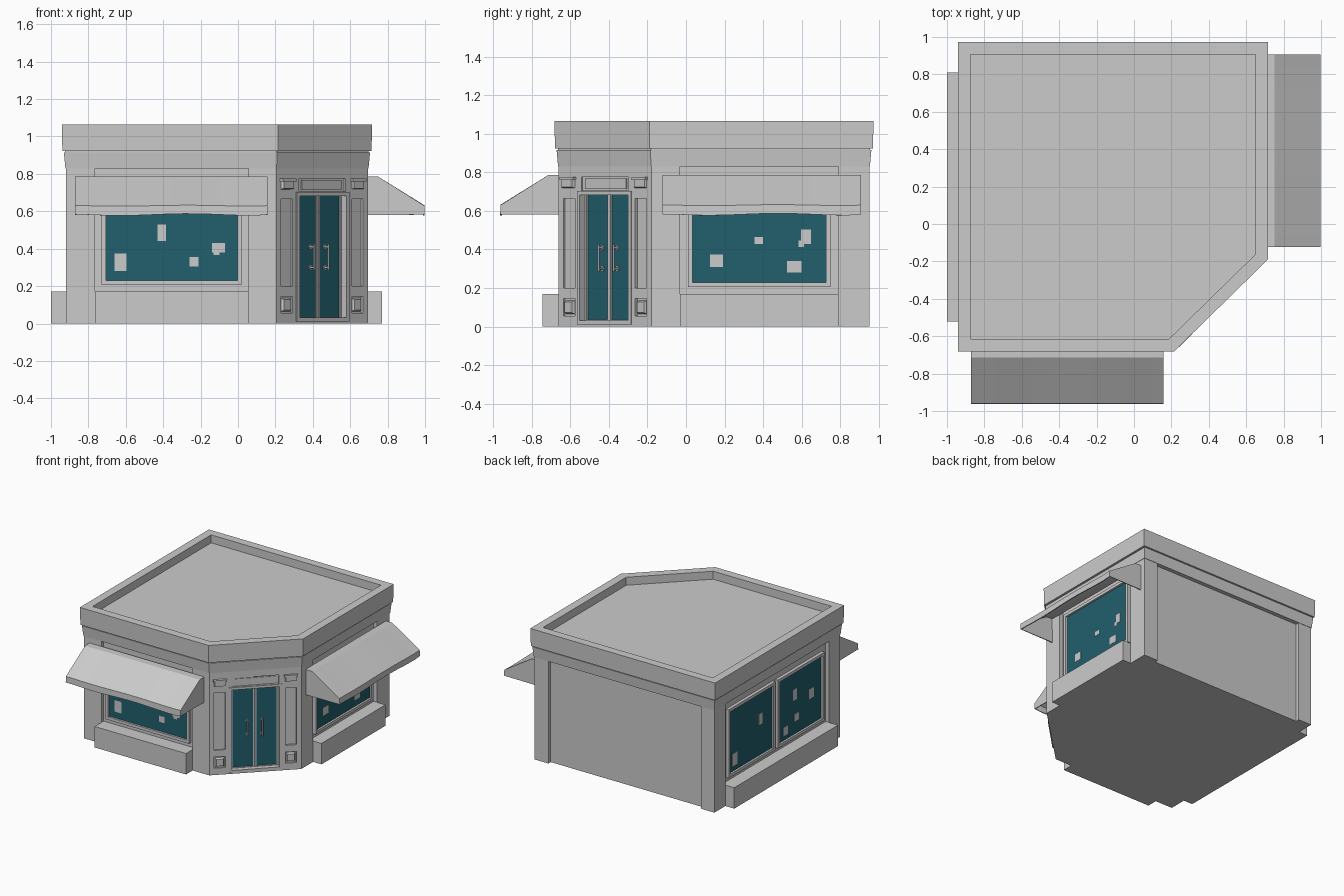
import bpy, bmesh, math
from mathutils import Matrix, Vector

if "Cube" in bpy.data.objects:
    bpy.data.objects.remove(bpy.data.objects["Cube"])

teal = bpy.data.materials.new("teal_glass")
teal.diffuse_color = (0.015, 0.115, 0.155, 1)
teal.use_nodes = True
teal.node_tree.nodes["Principled BSDF"].inputs["Base Color"].default_value = teal.diffuse_color


def side(origin, u, v):
    """Local frame of a wall: u along it, v outwards, z up."""
    m = Matrix.Identity(4)
    for i, a in enumerate((Vector(u).normalized(), Vector(v).normalized(), Vector((0, 0, 1)))):
        for r in range(3):
            m[r][i] = a[r]
    m.translation = origin
    return m


FRONT = side((-0.355, -0.66, 0), (1, 0, 0), (0, -1, 0))
RIGHT = side((0.695, 0.38, 0), (0, 1, 0), (1, 0, 0))
LEFT = side((-0.92, 0.145, 0), (0, -1, 0), (-1, 0, 0))
BACK = side((-0.115, 0.95, 0), (-1, 0, 0), (0, 1, 0))
DOOR = side((0.45, -0.42, 0), (1, 1, 0), (1, -1, 0))


def finish(name, bm, mat=None):
    bmesh.ops.recalc_face_normals(bm, faces=bm.faces)
    me = bpy.data.meshes.new(name)
    bm.to_mesh(me)
    bm.free()
    ob = bpy.data.objects.new(name, me)
    bpy.context.collection.objects.link(ob)
    if mat:
        me.materials.append(mat)
    return ob


def loft(bm, rings, closed=False, caps=True):
    vs = [[bm.verts.new(p) for p in r] for r in rings]
    n = len(vs[0])
    for a, b in zip(vs, vs[1:] + vs[:1] if closed else vs[1:]):
        for i in range(n):
            bm.faces.new((a[i], a[(i + 1) % n], b[(i + 1) % n], b[i]))
    if caps and not closed:
        bm.faces.new(vs[0])
        bm.faces.new(vs[-1])


def rect(m, u0, u1, z0, z1, v, d=0):
    return [m @ Vector(p) for p in ((u0 + d, v, z0 + d), (u1 - d, v, z0 + d),
                                    (u1 - d, v, z1 - d), (u0 + d, v, z1 - d))]


def add_box(bm, m, u0, u1, v0, v1, z0, z1, taper=0):
    loft(bm, [rect(m, u0, u1, z0, z1, v0), rect(m, u0, u1, z0, z1, v1, taper)])


def box(name, m, *dims, mat=None, taper=0):
    bm = bmesh.new()
    add_box(bm, m, *dims, taper)
    return finish(name, bm, mat)


def frame(name, m, u0, u1, v0, v1, z0, z1, w):
    bm = bmesh.new()
    loft(bm, [rect(m, u0, u1, z0, z1, v, d) for v, d in
              ((v0, 0), (v1, 0), (v1, w), (v0, w))], closed=True)
    return finish(name, bm)


def footprint(d, z):
    """Building outline with the cut corner, offset outwards by d."""
    k = d * math.tan(math.pi / 8)
    return [(-0.92 - d, -0.66 - d, z), (0.205 + k, -0.66 - d, z), (0.695 + d, -0.18 - k, z),
            (0.695 + d, 0.95 + d, z), (-0.92 - d, 0.95 + d, z)]


# Walls with recessed bays, door opening and pilaster panels
bm = bmesh.new()
loft(bm, [footprint(0, 0), footprint(0, 0.84)])
walls = finish("walls", bm)
bm = bmesh.new()
for m, h in ((FRONT, 0.41), (RIGHT, 0.41), (LEFT, 0.665), (BACK, 0.685)):
    add_box(bm, m, -h, h, -0.03, 0.05, -0.1, 0.83)
add_box(bm, DOOR, -0.187, 0.187, -0.05, 0.05, 0.02, 0.695)
for s in (-1, 1):
    for z0, z1 in ((0.055, 0.145), (0.2, 0.665)):
        add_box(bm, DOOR, s * 0.265 - 0.042, s * 0.265 + 0.042, -0.014, 0.05, z0, z1)
add_box(bm, DOOR, -0.175, 0.175, -0.01, 0.05, 0.705, 0.775)
cutter = finish("wall_cutter", bm)
cutter.hide_render = True
mod = walls.modifiers.new("cut", 'BOOLEAN')
mod.object = cutter
mod.solver = 'EXACT'
bpy.context.view_layer.objects.active = walls
bpy.ops.object.modifier_apply(modifier="cut")
bpy.data.objects.remove(cutter)

# Frieze, cornice and sunken roof
bm = bmesh.new()
loft(bm, [footprint(d, z) for d, z in ((0.003, 0.83), (0.011, 0.915), (0.004, 0.915), (0.004, 0.923),
                                       (0.019, 0.923), (0.022, 1.065), (-0.045, 1.065), (-0.045, 1.0))])
finish("roof_and_cornice", bm)

# Plinths below the windows
box("front_plinth", FRONT, -0.41, 0.41, -0.035, 0.085, 0, 0.17)
box("right_plinth", RIGHT, -0.41, 0.41, -0.035, 0.075, 0, 0.17)
box("left_plinth", LEFT, -0.665, 0.665, -0.035, 0.08, 0, 0.17)


# Windows with small notes stuck to the glass (u, z, width, height)
def window(name, m, c, h, notes):
    frame(name + "_frame", m, c - h, c + h, -0.035, -0.004, 0.205, 0.76, 0.024)
    box(name + "_glass", m, c - h + 0.02, c + h - 0.02, -0.034, -0.02, 0.225, 0.74, mat=teal)
    bm = bmesh.new()
    for u, z, w, t in notes:
        add_box(bm, m, c + u - w / 2, c + u + w / 2, -0.022, -0.018, z - t / 2, z + t / 2)
    finish(name + "_notes", bm)


window("front_window", FRONT, 0, 0.375,
       [(-0.273, 0.328, 0.065, 0.095), (-0.052, 0.485, 0.045, 0.09), (0.12, 0.33, 0.05, 0.05),
        (0.25, 0.405, 0.07, 0.05), (0.24, 0.373, 0.03, 0.016)])
window("right_window", RIGHT, 0, 0.37,
       [(-0.222, 0.342, 0.065, 0.065), (-0.003, 0.447, 0.045, 0.036), (0.182, 0.31, 0.075, 0.06),
        (0.242, 0.467, 0.05, 0.075), (0.217, 0.43, 0.03, 0.034)])
window("left_rear_window", LEFT, -0.315, 0.3, [(-0.2, 0.32, 0.07, 0.1), (0.13, 0.52, 0.05, 0.09)])
window("left_front_window", LEFT, 0.315, 0.3,
       [(-0.18, 0.3, 0.06, 0.07), (-0.04, 0.36, 0.06, 0.06), (-0.06, 0.55, 0.05, 0.09),
        (0.15, 0.48, 0.06, 0.08)])


# Awnings: sloping cloth with wavy valance and closed cheeks
def awning(name, m, c):
    bm = bmesh.new()
    n, half, rows = 16, 0.515, []
    for i in range(n + 1):
        t = i / n
        wave = 0.005 * math.sin(t * 9 + 2.6) if 0 < i < n else 0
        prof = [(-0.002, 0.787), (0.055, 0.785), (0.301, 0.63 + wave / 2), (0.303, 0.582 + wave)]
        rows.append([bm.verts.new(m @ Vector((c + half * (2 * t - 1), v, z))) for v, z in prof])
    for a, b in zip(rows, rows[1:]):
        for j in range(3):
            bm.faces.new((a[j], b[j], b[j + 1], a[j + 1]))
    for r, u in ((rows[0], c - half), (rows[-1], c + half)):
        bm.faces.new(r + [bm.verts.new(m @ Vector((u, -0.002, 0.58)))])
    ob = finish(name, bm)
    sol = ob.modifiers.new("thickness", 'SOLIDIFY')
    sol.thickness = 0.008
    sol.offset = -1


awning("front_awning", FRONT, -0.002)
awning("right_awning", RIGHT, 0.012)

# Double door in the cut corner
frame("door_frame", DOOR, -0.197, 0.197, -0.055, 0.008, 0.012, 0.703, 0.02)
box("door_head_panel", DOOR, -0.15, 0.15, -0.012, -0.004, 0.713, 0.767)
for s, label in ((-1, "left"), (1, "right")):
    u0, u1 = sorted((0.001 * s, 0.175 * s))
    frame(label + "_door_leaf", DOOR, u0, u1, -0.055, -0.03, 0.025, 0.695, 0.011)
    box(label + "_door_glass", DOOR, u0 + 0.008, u1 - 0.008, -0.052, -0.038, 0.033, 0.687, mat=teal)

    # Handle: upright bar on two mounts
    bm = bmesh.new()
    tilt = Matrix.Rotation(math.pi / 2, 4, 'X')
    for z0, length, r, v, rot in ((0.355, 0.14, 0.006, -0.008, Matrix()),
                                  (0.3, 0.032, 0.006, -0.024, tilt), (0.41, 0.032, 0.006, -0.024, tilt),
                                  (0.3, 0.006, 0.012, -0.036, tilt), (0.41, 0.006, 0.012, -0.036, tilt)):
        bmesh.ops.create_cone(bm, cap_ends=True, segments=12, radius1=r, radius2=r, depth=length,
                              matrix=DOOR @ Matrix.Translation((s * 0.055, v, z0)) @ rot)
    handle = finish(label + "_door_handle", bm)
    bpy.ops.object.select_all(action='DESELECT')
    handle.select_set(True)
    bpy.context.view_layer.objects.active = handle
    bpy.ops.object.shade_smooth_by_angle()

    # Pilaster base block and stepped capital
    c = s * 0.265
    box(label + "_pilaster_block", DOOR, c - 0.034, c + 0.034, -0.016, 0.004, 0.064, 0.136, taper=0.008)
    box(label + "_capital", DOOR, c - 0.045, c + 0.045, -0.005, 0.014, 0.717, 0.765, taper=0.006)
    box(label + "_capital_cap", DOOR, c - 0.05, c + 0.05, -0.005, 0.02, 0.76, 0.775)
